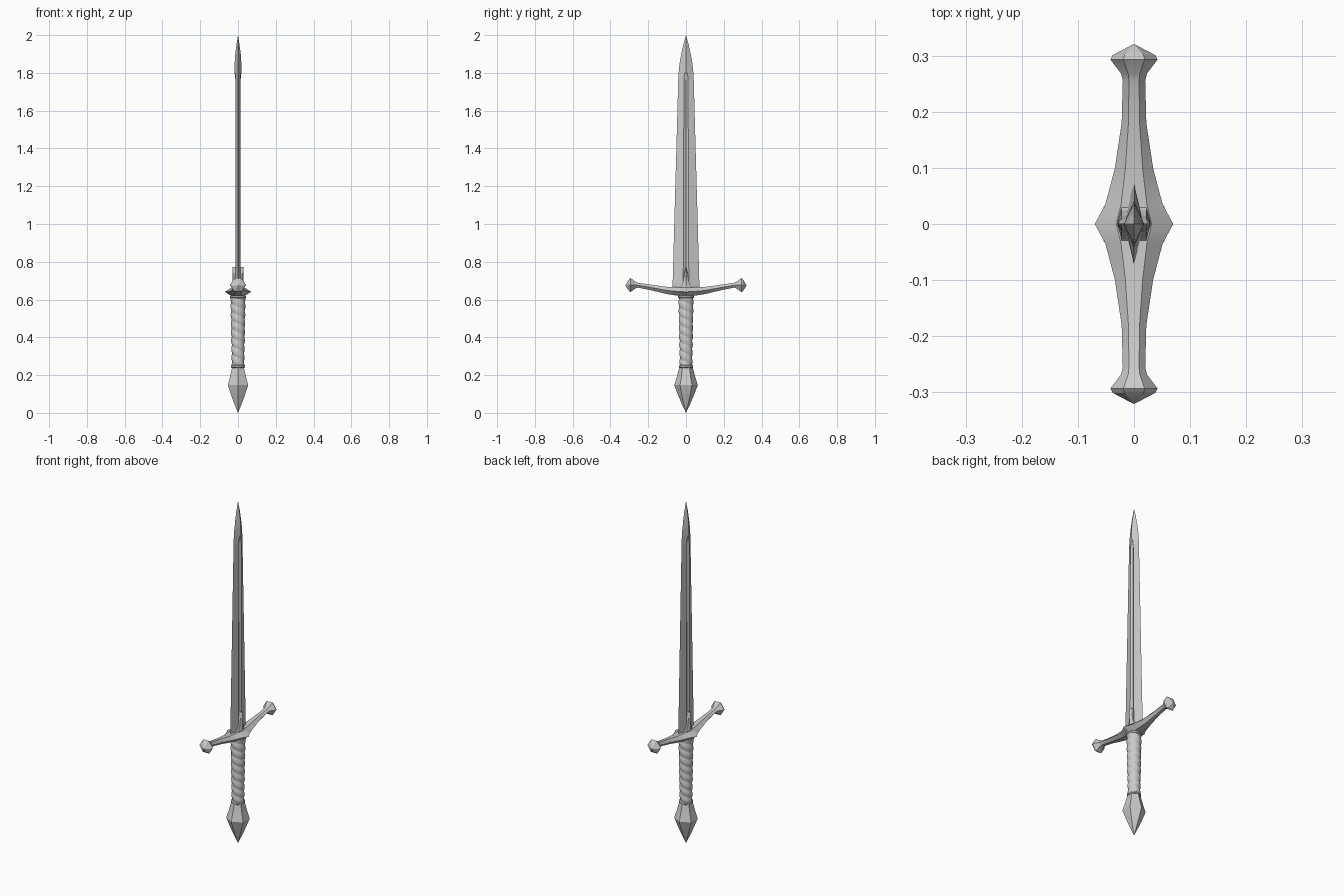
import bpy, bmesh
from math import sin, cos, pi, radians

if "Cube" in bpy.data.objects:
    bpy.data.objects.remove(bpy.data.objects["Cube"])


def loft(name, rings, smooth=None):
    """Skin a list of equal-length point rings, cap both ends."""
    bm = bmesh.new()
    vs = [[bm.verts.new(p) for p in ring] for ring in rings]
    n = len(rings[0])
    for a, b in zip(vs, vs[1:]):
        for i in range(n):
            j = (i + 1) % n
            bm.faces.new((a[i], a[j], b[j], b[i]))
    bm.faces.new(vs[0][::-1])
    bm.faces.new(vs[-1])
    bmesh.ops.remove_doubles(bm, verts=bm.verts, dist=1e-5)
    bmesh.ops.recalc_face_normals(bm, faces=bm.faces)
    me = bpy.data.meshes.new(name)
    bm.to_mesh(me)
    bm.free()
    ob = bpy.data.objects.new(name, me)
    bpy.context.collection.objects.link(ob)
    if smooth:
        bpy.ops.object.select_all(action='DESELECT')
        bpy.context.view_layer.objects.active = ob
        ob.select_set(True)
        bpy.ops.object.shade_smooth_by_angle(angle=radians(smooth))
    return ob


def lathe(name, profile, sides, smooth=None):
    """Rings around z from (radius, z); a vertex points along y."""
    return loft(name, [[(r * sin(2 * pi * i / sides), r * cos(2 * pi * i / sides), z)
                        for i in range(sides)] for r, z in profile], smooth)


# Blade: (z, half width, shoulder y, shoulder x, centre x); fuller is the sunken centre
def blade_ring(z, w, f, s, c):
    return [(0, w, z), (s, f, z), (c, 0, z), (s, -f, z),
            (0, -w, z), (-s, -f, z), (-c, 0, z), (-s, f, z)]


loft("blade", [blade_ring(*s) for s in [
    (0.64, 0.072, 0.015, 0.014, 0.006),
    (1.76, 0.041, 0.011, 0.0135, 0.006),
    (1.80, 0.039, 0.008, 0.0145, 0.018),
    (1.85, 0.034, 0.007, 0.0145, 0.018),
    (1.90, 0.025, 0.006, 0.011, 0.0145),
    (1.95, 0.014, 0.004, 0.006, 0.008),
    (2.00, 0, 0, 0, 0)]])


# Crossguard: (y, centre z, half width x, half height z), mirrored across y
half = [(0, 0.641, 0.070, 0.024), (0.035, 0.642, 0.051, 0.023),
        (0.10, 0.648, 0.034, 0.019), (0.18, 0.663, 0.022, 0.015),
        (0.255, 0.676, 0.020, 0.013), (0.268, 0.677, 0.023, 0.018),
        (0.293, 0.677, 0.042, 0.037), (0.301, 0.676, 0.038, 0.032),
        (0.321, 0.674, 0, 0)]
full = [(-y, z, a, b) for y, z, a, b in half[:0:-1]] + half


def guard_ring(y, z, a, b):
    return [(a, y, z), (a * .45, y, z + b), (-a * .45, y, z + b),
            (-a, y, z), (-a * .45, y, z - b), (a * .45, y, z - b)]


loft("crossguard", [guard_ring(*s) for s in full], 25)

# Langets: concave spikes rising from the guard on both blade faces
spike = [(0.65, 0.040), (0.672, 0.024), (0.70, 0.014), (0.74, 0.009), (0.772, 0.001)]
for side, label in ((1, "right"), (-1, "left")):
    loft("langet_" + label, [[(side * 0.006, w, z), (side * 0.022, w, z),
                              (side * 0.030, 0, z), (side * 0.022, -w, z),
                              (side * 0.006, -w, z)] for z, w in spike])

# Grip: tapered core with a two-strand spiral wrap
N, M = 24, 96
rings = []
for k in range(M + 1):
    z = 0.245 + 0.375 * k / M
    base = 0.031 + 0.0065 * k / M
    ring = []
    for i in range(N):
        t = 2 * pi * i / N
        r = base + 0.005 * abs(sin(t + pi * z / 0.045)) ** 0.7 - 0.002
        ring.append((r * cos(t), r * sin(t), z))
    rings.append(ring)
loft("grip", rings, 50)

# Collars at both ends of the grip
for label, z, r in (("lower", 0.246, 0.034), ("upper", 0.614, 0.038)):
    lathe("collar_" + label, [(r - .003, z - .009), (r + .004, z - .004),
                              (r + .004, z + .004), (r - .003, z + .009)], 16, 40)

# Pommel: six-sided faceted point
lathe("pommel", [(0, 0), (0.022, 0.047), (0.044, 0.098), (0.0625, 0.147),
                 (0.049, 0.19), (0.036, 0.24)], 6)
